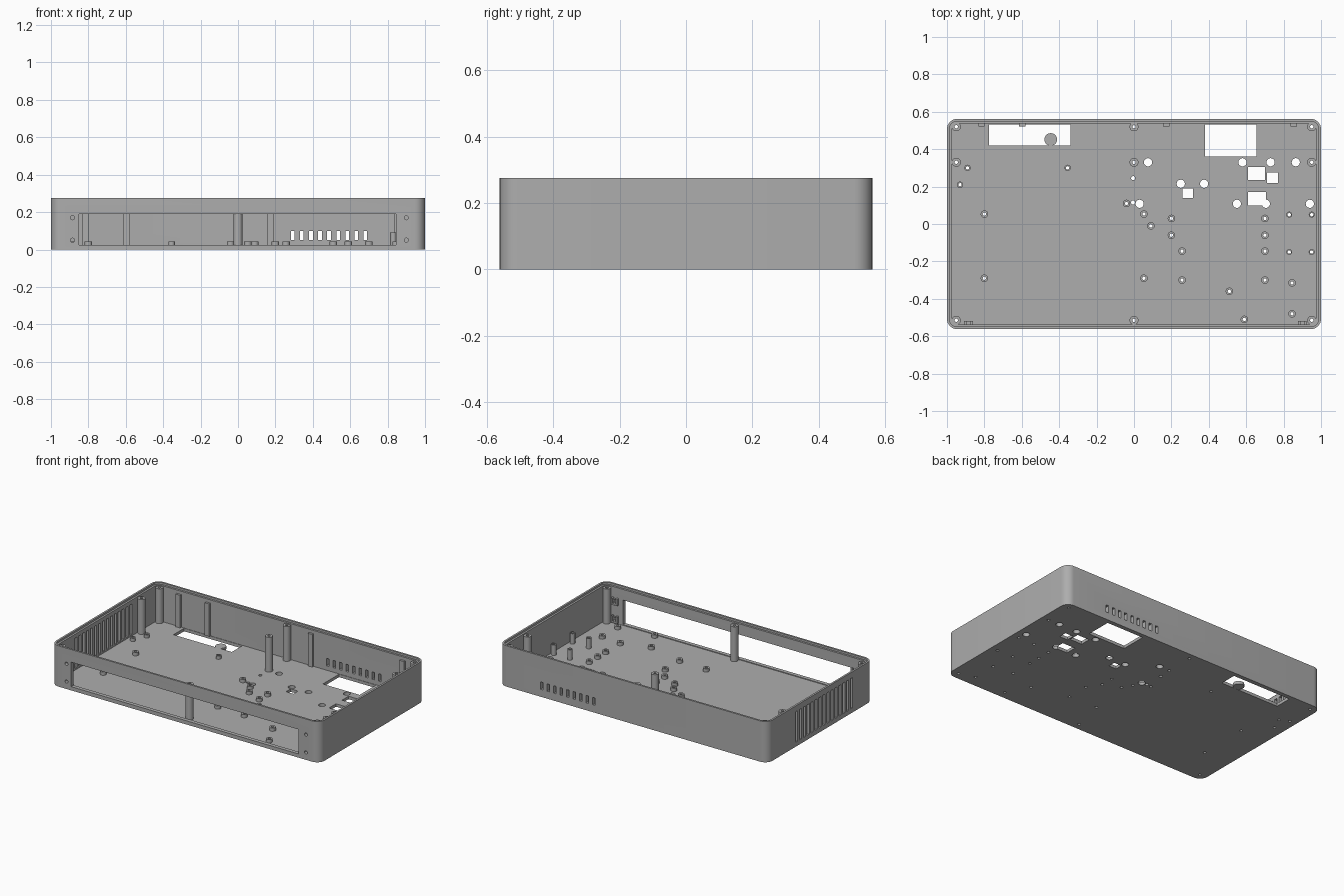
import bpy, bmesh, math
from mathutils import Matrix, Vector

cube = bpy.data.objects.get("Cube")
if cube:
    bpy.data.objects.remove(cube, do_unlink=True)

HX, HY, H = 1.0, 0.562, 0.275
FLOOR, WALL, LIP, LEDGE = 0.02, 0.026, 0.013, 0.262

grey = bpy.data.materials.new("case grey")
grey.use_nodes = True
grey.diffuse_color = (0.42, 0.42, 0.42, 1)
grey.node_tree.nodes["Principled BSDF"].inputs["Base Color"].default_value = (0.42, 0.42, 0.42, 1)


def finish(name, bm):
    bmesh.ops.recalc_face_normals(bm, faces=bm.faces[:])
    me = bpy.data.meshes.new(name)
    bm.to_mesh(me)
    bm.free()
    me.materials.append(grey)
    ob = bpy.data.objects.new(name, me)
    bpy.context.collection.objects.link(ob)
    return ob


def add_box(bm, x0, x1, y0, y1, z0, z1):
    size = Matrix.Diagonal((x1 - x0, y1 - y0, z1 - z0, 1))
    centre = Vector((x0 + x1, y0 + y1, z0 + z1)) / 2
    bmesh.ops.create_cube(bm, size=1, matrix=Matrix.Translation(centre) @ size)


def add_rod(bm, x, y, z, r, depth, along_y=False):
    m = Matrix.Translation((x, y, z))
    if along_y:
        m = m @ Matrix.Rotation(math.pi / 2, 4, 'X')
    bmesh.ops.create_cone(bm, cap_ends=True, segments=20, radius1=r, radius2=r,
                          depth=depth, matrix=m)


def add_tube(bm, x, y, z0, z1, r, hole):
    # Closed ring section swept round a vertical axis
    n = 20
    section = [(hole, z0), (r, z0), (r, z1), (hole, z1)]
    rings = []
    for i in range(n):
        a = 2 * math.pi * i / n
        rings.append([bm.verts.new((x + q * math.cos(a), y + q * math.sin(a), z))
                      for q, z in section])
    for i in range(n):
        a, b = rings[i], rings[(i + 1) % n]
        for k in range(4):
            j = (k + 1) % 4
            bm.faces.new((a[k], b[k], b[j], a[j]))


def rounded_loop(bm, inset, z, steps=8):
    r = max(0.055 - inset, 0.01)
    verts = []
    for q, (sx, sy) in enumerate([(1, 1), (-1, 1), (-1, -1), (1, -1)]):
        cx, cy = sx * (HX - inset - r), sy * (HY - inset - r)
        for i in range(steps + 1):
            a = math.pi / 2 * (q + i / steps)
            verts.append(bm.verts.new((cx + r * math.cos(a), cy + r * math.sin(a), z)))
    return verts


def cut(ob, bm):
    cutter = finish("cutter", bm)
    cutter.hide_render = True
    mod = ob.modifiers.new("cut", 'BOOLEAN')
    mod.operation, mod.solver, mod.object = 'DIFFERENCE', 'EXACT', cutter
    bpy.context.view_layer.update()
    me = bpy.data.meshes.new_from_object(ob.evaluated_get(bpy.context.evaluated_depsgraph_get()))
    ob.modifiers.clear()
    ob.data = me
    bpy.data.objects.remove(cutter, do_unlink=True)


# Open tray with a stepped rim
bm = bmesh.new()
loops = [rounded_loop(bm, i, z) for i, z in
         [(0, 0), (0, H), (LIP, H), (LIP, LEDGE), (WALL, LEDGE), (WALL, FLOOR)]]
for a, b in zip(loops, loops[1:]):
    for i in range(len(a)):
        j = (i + 1) % len(a)
        bm.faces.new((a[i], a[j], b[j], b[i]))
bm.faces.new(loops[0])
bm.faces.new(loops[-1])
tray = finish("case_tray", bm)

# Mounting positions
posts = [(x, y) for x in (-0.95, 0, 0.95) for y in (-0.515, 0.33, 0.52)]
short = [(-0.8, 0.053), (-0.8, -0.29), (0.053, 0.053), (0.053, -0.29), (-0.04, 0.11),
         (0.09, -0.01), (0.51, -0.36), (0.845, -0.315), (0.845, -0.48), (0.59, -0.51)]
short += [(0.2, y) for y in (0.03, -0.06)]
short += [(0.257, y) for y in (-0.145, -0.3)]
short += [(0.7, y) for y in (0.03, -0.06, -0.145, -0.3)]
small = [(-0.89, 0.3), (-0.93, 0.21), (-0.355, 0.3)]
tall = [(x, y) for x in (0.83, 0.95) for y in (0.05, -0.15)]

# Rectangular cuts: front window, floor ports, back slots, side vents
bm = bmesh.new()
add_box(bm, -0.85, 0.845, -0.7, -0.5, 0.025, 0.19)
for x0, x1, y0, y1 in [(-0.775, -0.34, 0.42, 0.533), (0.38, 0.655, 0.36, 0.533),
                       (0.61, 0.7, 0.235, 0.305), (0.71, 0.77, 0.22, 0.275),
                       (0.61, 0.705, 0.098, 0.172), (0.26, 0.315, 0.14, 0.19)]:
    add_box(bm, x0, x1, y0, y1, -0.1, 0.024)
for i in range(9):
    x = 0.293 + i * 0.0485
    add_box(bm, x - 0.01, x + 0.01, 0.5, 0.7, 0.05, 0.1)
for i in range(15):
    y = -0.335 + i * 0.042
    add_box(bm, -1.1, -0.96, y - 0.011, y + 0.011, 0.03, 0.235)
cut(tray, bm)

# Round cuts: floor holes, screw holes, front fixing holes
bm = bmesh.new()
for x in (0.075, 0.58, 0.73, 0.865):
    add_rod(bm, x, 0.33, 0, 0.022, 0.1)
for x in (0.25, 0.375):
    add_rod(bm, x, 0.215, 0, 0.022, 0.1)
for x in (0.03, 0.55, 0.705, 0.94):
    add_rod(bm, x, 0.108, 0, 0.022, 0.1)
for y in (0.245, 0.115):
    add_rod(bm, -0.005, y, 0, 0.011, 0.1)
for x, y in posts + short + small + tall:
    add_rod(bm, x, y, 0, 0.009, 0.1)
for x in (-0.885, 0.9):
    for z in (0.05, 0.17):
        add_rod(bm, x, -0.55, z, 0.011, 0.1, along_y=True)
cut(tray, bm)

# Screw posts and circuit board standoffs
parts = [tray]
for name, spots, top, radius in [("screw_posts", posts, 0.255, 0.024),
                                 ("short_standoffs", short, 0.042, 0.02),
                                 ("small_standoffs", small, 0.042, 0.017),
                                 ("tall_standoffs", tall, 0.09, 0.016)]:
    bm = bmesh.new()
    for x, y in spots:
        add_tube(bm, x, y, FLOOR, top, radius, 0.009)
    parts.append(finish(name, bm))

# Round pad inside the large floor port
bm = bmesh.new()
add_rod(bm, -0.445, 0.452, FLOOR / 2, 0.034, FLOOR)
parts.append(finish("port_pad", bm))

# Ribs on the back wall
bm = bmesh.new()
for x in (-0.815, -0.597, 0.172, 0.855):
    add_box(bm, x - 0.017, x + 0.017, 0.522, HY - WALL + 0.002, FLOOR, 0.24)
parts.append(finish("back_ribs", bm))

# Nut blocks behind the front fixing holes
bm = bmesh.new()
for x in (-0.885, 0.9):
    for z in (0.05, 0.17):
        for s in (-1, 1):
            xc = x + s * 0.017
            add_box(bm, xc - 0.006, xc + 0.006, -HY + WALL - 0.002, -0.518, z - 0.023, z + 0.023)
        add_box(bm, x - 0.011, x + 0.011, -HY + WALL - 0.002, -0.518, z - 0.023, z - 0.012)
parts.append(finish("nut_blocks", bm))

# Smooth round surfaces, keeping edges sharp
bpy.context.view_layer.update()
bpy.ops.object.select_all(action='DESELECT')
for ob in parts:
    ob.select_set(True)
bpy.context.view_layer.objects.active = tray
bpy.ops.object.shade_smooth_by_angle(angle=math.radians(30))
